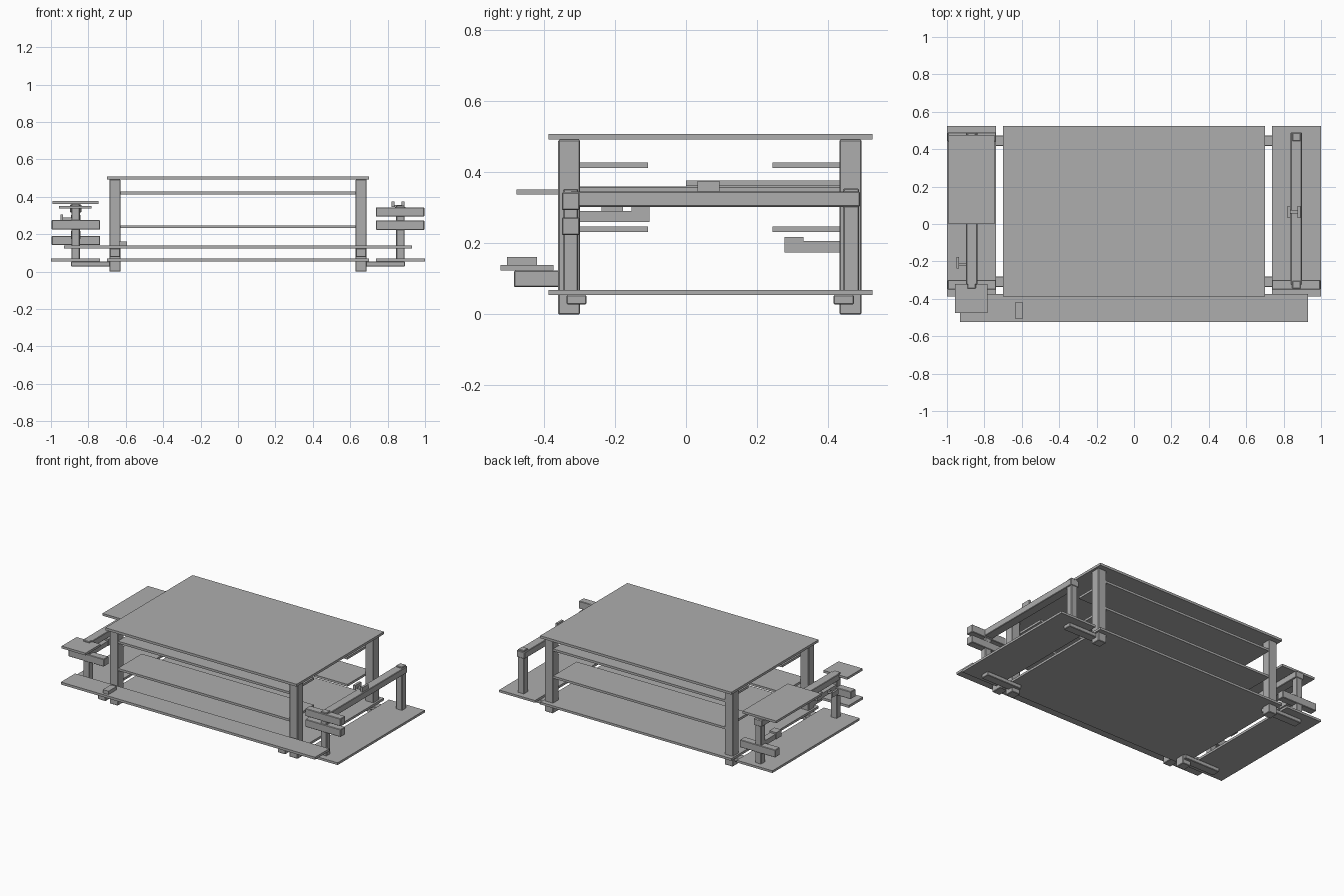
import bpy, bmesh

grey = bpy.data.materials.new("plain_grey")
grey.diffuse_color = (0.42, 0.42, 0.42, 1)


def box(name, x, y, z, bevel=0.0):
    """Axis-aligned box from (min, max) ranges, with an optional small bevel."""
    bm = bmesh.new()
    bmesh.ops.create_cube(bm, size=1)
    for v in bm.verts:
        v.co = [(a + b) / 2 + c * (b - a) for c, (a, b) in zip(v.co, (x, y, z))]
    me = bpy.data.meshes.new(name)
    bm.to_mesh(me)
    bm.free()
    me.materials.append(grey)
    ob = bpy.data.objects.new(name, me)
    bpy.context.collection.objects.link(ob)
    if bevel:
        m = ob.modifiers.new("bevel", 'BEVEL')
        m.width = bevel
        m.segments = 1
    return ob


def span(s, a, b):
    """Range mirrored to side s."""
    return tuple(sorted((s * a, s * b)))


B = 0.003
FRONT, BACK = (-0.36, -0.298), (0.432, 0.494)
DEPTH = (-0.387, 0.525)

# table top and bottom shelf
box("table_top", (-0.70, 0.70), DEPTH, (0.492, 0.508))
box("bottom_shelf", (-0.70, 0.70), DEPTH, (0.054, 0.069))

# narrow shelves along the front and back
for level, z in (("lower", 0.24), ("upper", 0.42)):
    box("front_shelf_" + level, (-0.63, 0.63), (-0.358, -0.107), (z - 0.0075, z + 0.0075))
    box("back_shelf_" + level, (-0.63, 0.63), (0.244, 0.492), (z - 0.0075, z + 0.0075))

for s, side in ((-1, "left"), (1, "right")):
    # legs
    box(side + "_front_leg", span(s, 0.628, 0.688), FRONT, (0, 0.492), B)
    box(side + "_back_leg", span(s, 0.628, 0.688), BACK, (0, 0.492), B)
    # side shelf and the rods that carry it
    box(side + "_side_shelf", span(s, 0.738, 1.0), DEPTH, (0.054, 0.069))
    box(side + "_front_rod", span(s, 0.632, 0.893), (-0.337, -0.28), (0.028, 0.054), B)
    box(side + "_back_rod", span(s, 0.632, 0.893), (0.416, 0.473), (0.028, 0.054), B)
    # bracket under the front tray
    box(side + "_tray_bracket", span(s, 0.63, 0.686), (-0.485, -0.35), (0.077, 0.123), B)
    # posts and the long beam between them
    up = 0.014 if s < 0 else 0.0
    box(side + "_front_post", span(s, 0.846, 0.890), (-0.346, -0.304), (0.06, 0.353 + up / 2), B)
    box(side + "_back_post", span(s, 0.846, 0.890), (0.443, 0.487), (0.06, 0.355 + up / 2), B)
    box(side + "_beam", span(s, 0.838, 0.897), (-0.325, 0.49), (0.303 + up, 0.346 + up), B)

# front tray with a small block on it
box("front_tray", (-0.93, 0.93), (-0.523, -0.374), (0.123, 0.139))
box("tray_block", (-0.636, -0.594), (-0.505, -0.42), (0.139, 0.161))

# crossbars on the posts
for name, s, y, z in (("right_upper", 1, -0.325, 0.319), ("right_lower", 1, -0.325, 0.248),
                      ("left_front", -1, -0.325, 0.25), ("left_back", -1, 0.465, 0.166)):
    box(name + "_crossbar", span(s, 0.737, 0.996), (y - 0.025, y + 0.025),
        (z - 0.025, z + 0.025), B)

# plates on the left beam
box("left_back_plate", (-0.992, -0.745), (0.0, 0.475), (0.362, 0.377))
box("left_front_plate", (-0.957, -0.782), (-0.477, -0.32), (0.337, 0.352))

# left inner arms with end blocks
box("left_front_arm", (-0.888, -0.846), (-0.31, -0.14), (0.26, 0.291))
box("left_front_arm_block", (-0.892, -0.842), (-0.153, -0.103), (0.26, 0.303))
box("left_back_arm", (-0.888, -0.846), (0.32, 0.45), (0.174, 0.207))
box("left_back_arm_block", (-0.892, -0.842), (0.277, 0.331), (0.174, 0.218))

# side handle on the left front arm
box("left_handle", (-0.95, -0.936), (-0.238, -0.177), (0.272, 0.304))
box("left_handle_shaft", (-0.94, -0.88), (-0.225, -0.21), (0.272, 0.288))

# paired pegs on the right beam
box("right_peg_inner", (0.82, 0.836), (0.032, 0.095), (0.345, 0.376))
box("right_peg_outer", (0.874, 0.889), (0.032, 0.095), (0.345, 0.376))
box("right_peg_link", (0.82, 0.889), (0.055, 0.075), (0.345, 0.356))
